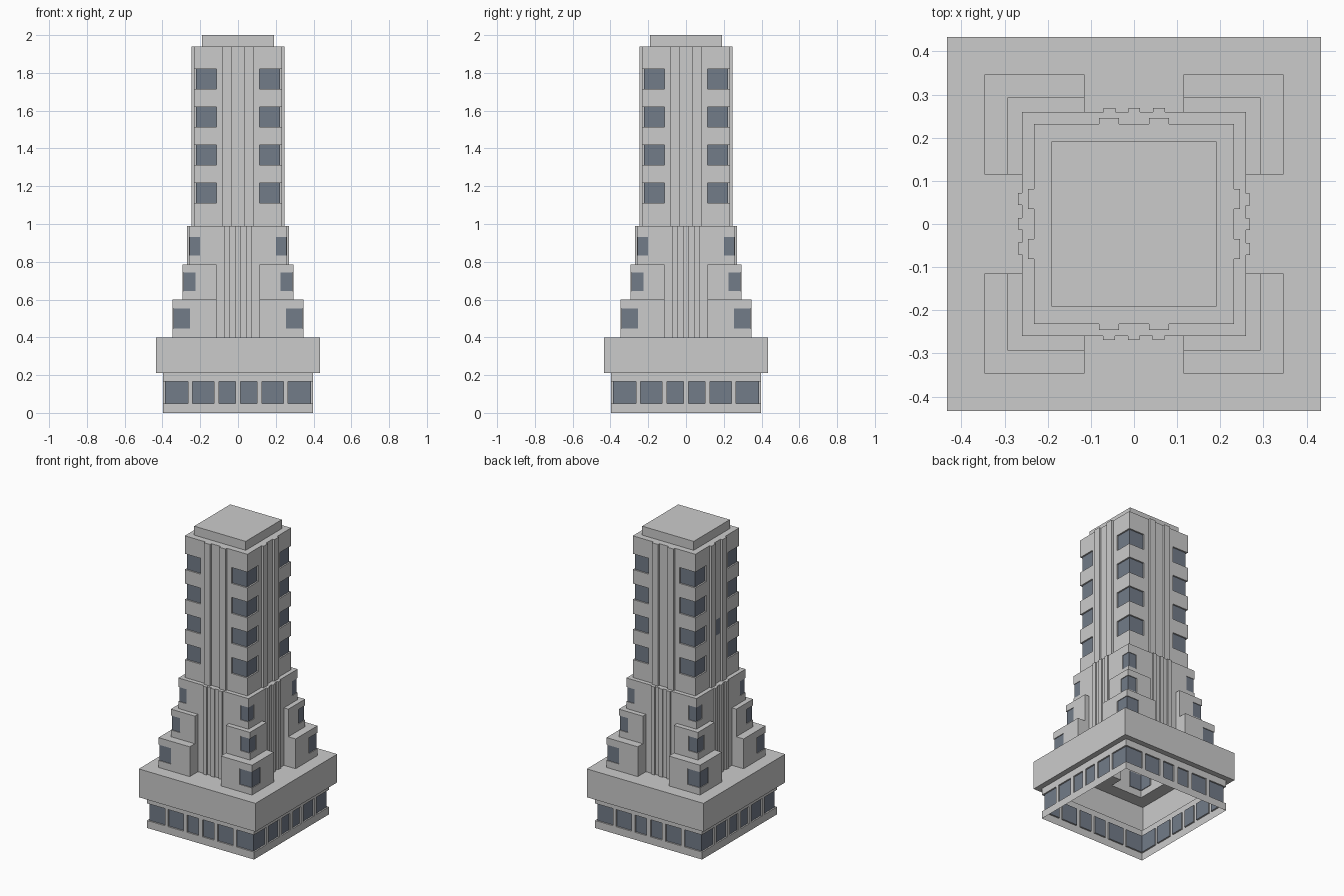
import bpy, bmesh

if "Cube" in bpy.data.objects:
    bpy.data.objects.remove(bpy.data.objects["Cube"])


def material(name, rgb):
    m = bpy.data.materials.new(name)
    m.diffuse_color = (*rgb, 1)
    m.use_nodes = True
    m.node_tree.nodes["Principled BSDF"].inputs["Base Color"].default_value = m.diffuse_color
    return m


PALE = material("pale_stone", (0.62, 0.62, 0.63))
DARK = material("dark_stone", (0.54, 0.54, 0.53))
GLASS = material("glass", (0.17, 0.20, 0.25))


def make(name, faces, stone):
    """faces: list of (points, is_glass)"""
    bm = bmesh.new()
    for pts, glass in faces:
        f = bm.faces.new([bm.verts.new(p) for p in pts])
        f.material_index = int(glass)
    bmesh.ops.remove_doubles(bm, verts=bm.verts, dist=1e-5)
    bmesh.ops.recalc_face_normals(bm, faces=bm.faces)
    me = bpy.data.meshes.new(name)
    bm.to_mesh(me)
    bm.free()
    me.materials.append(stone)
    me.materials.append(GLASS)
    ob = bpy.data.objects.new(name, me)
    bpy.context.collection.objects.link(ob)
    return ob


def turn(p, k):
    """Quarter turns about z"""
    x, y = p[:2]
    for _ in range(k):
        x, y = -y, x
    return (x, y, *p[2:])


def around(faces):
    return [([turn(p, k) for p in pts], g) for pts, g in faces for k in range(4)]


def wall(h, front, zs, windows=(), bands=(), depth=0.01):
    """Hollow four-sided wall; the listed cells are recessed glass wrapping the corners."""
    n = len(front)
    path = [turn(p, k) for k in range(4) for p in front]
    faces = []

    def inset(p):
        return tuple((abs(v) - depth) * (1 if v > 0 else -1)
                     if abs(abs(v) - h) < 1e-6 else v for v in p)

    for i, p in enumerate(path):
        q = path[(i + 1) % len(path)]
        for j in range(len(zs) - 1):
            a, b = zs[j], zs[j + 1]
            if i % n not in windows or j not in bands:
                faces.append(([(*p, a), (*q, a), (*q, b), (*p, b)], False))
                continue
            r, s = inset(p), inset(q)
            faces.append(([(*r, a), (*s, a), (*s, b), (*r, b)], True))
            for z in (a, b):
                faces.append(([(*p, z), (*q, z), (*s, z), (*r, z)], False))
            for o, t, near in ((p, r, i - 1), (q, s, i + 1)):
                if near % n not in windows:
                    faces.append(([(*o, a), (*t, a), (*t, b), (*o, b)], False))
    return faces


def ring(outer, inner, z):
    return around([([(-outer, -outer, z), (outer, -outer, z),
                     (inner, -inner, z), (-inner, -inner, z)], False)])


def flat(h, xs):
    return [(x, -h) for x in xs]


def strips(name, spans, inner, outer, z0, z1, stone):
    """Raised vertical strips on all four sides"""
    faces = []
    for a, b in spans:
        faces += [([(a, -outer, z0), (b, -outer, z0), (b, -outer, z1), (a, -outer, z1)], False),
                  ([(a, -inner, z1), (b, -inner, z1), (b, -outer, z1), (a, -outer, z1)], False)]
        for x in (a, b):
            faces.append(([(x, -inner, z0), (x, -outer, z0), (x, -outer, z1), (x, -inner, z1)], False))
    make(name, around(faces), stone)


BASE, LEDGE, CORE, TOWER, CAP = 0.397, 0.433, 0.26, 0.232, 0.191
A = 0.115          # half width of the bay between corner blocks

# ground floor with six windows per side
xs = [-BASE, -.265, -.242, -.127, -.1, -.014, .014, .1, .127, .242, .265]
make("ground_floor", wall(BASE, flat(BASE, xs), [0, .05, .165, .21],
                          range(0, 11, 2), (1,)), DARK)

# overhanging ledge, its top open under the tower
H1, H2 = 0.347, 0.293
ledge = wall(LEDGE, flat(LEDGE, [-LEDGE]), [.21, .40])
ledge += ring(LEDGE, BASE, .21) + ring(LEDGE, H1, .40)
ledge += around([([(-A, -H1, .4), (A, -H1, .4), (A, -CORE, .4), (-A, -CORE, .4)], False)])
make("ledge", ledge, DARK)

# two steps of corner blocks
for name, h, nxt, w, zs in (("lower_corner_blocks", H1, H2, .255, [.40, .447, .553, .60]),
                            ("upper_corner_blocks", H2, CORE, .224, [.60, .645, .742, .785])):
    front = [(-h, -h), (-w, -h), (-A, -h), (-A, -CORE), (A, -CORE), (A, -h), (w, -h)]
    faces = wall(h, front, zs, (0, 6), (1,), .005)
    z = zs[-1]
    faces += around([([(h, h, z), (A, h, z), (A, nxt, z), (nxt, nxt, z)], False),
                     ([(h, h, z), (nxt, nxt, z), (nxt, A, z), (h, A, z)], False)])
    make(name, faces, PALE)

# shoulder tier
make("shoulder", wall(CORE, flat(CORE, [-CORE, -.2, .2]), [.785, .833, .93, .99],
                      (0, 2), (1,), .004) + ring(CORE, TOWER, .99), PALE)
strips("shoulder_ribs", [(-.072, -.044), (-.014, .013), (.043, .071)],
       CORE, .269, .40, .99, DARK)

# tower with four rows of corner windows
zs = [.99, 1.11, 1.217, 1.312, 1.418, 1.513, 1.62, 1.714, 1.82, 1.94]
make("tower", wall(TOWER, flat(TOWER, [-TOWER, -A, A]), zs, (0, 2), (1, 3, 5, 7))
     + ring(TOWER, CAP, 1.94), PALE)
strips("tower_pilasters", [(-.081, -.035), (.035, .081)], TOWER, .246, .99, 1.94, DARK)

# single small window on the left face
x = -TOWER - .001
make("small_window", [([(x, -.03, 1.312), (x, -.03, 1.418), (x, .02, 1.418),
                        (x, .02, 1.312)], True)], PALE)

# roof cap
make("roof_cap", wall(CAP, flat(CAP, [-CAP]), [1.94, 2.0])
     + [([(-CAP, -CAP, 2), (CAP, -CAP, 2), (CAP, CAP, 2), (-CAP, CAP, 2)], False)], DARK)
